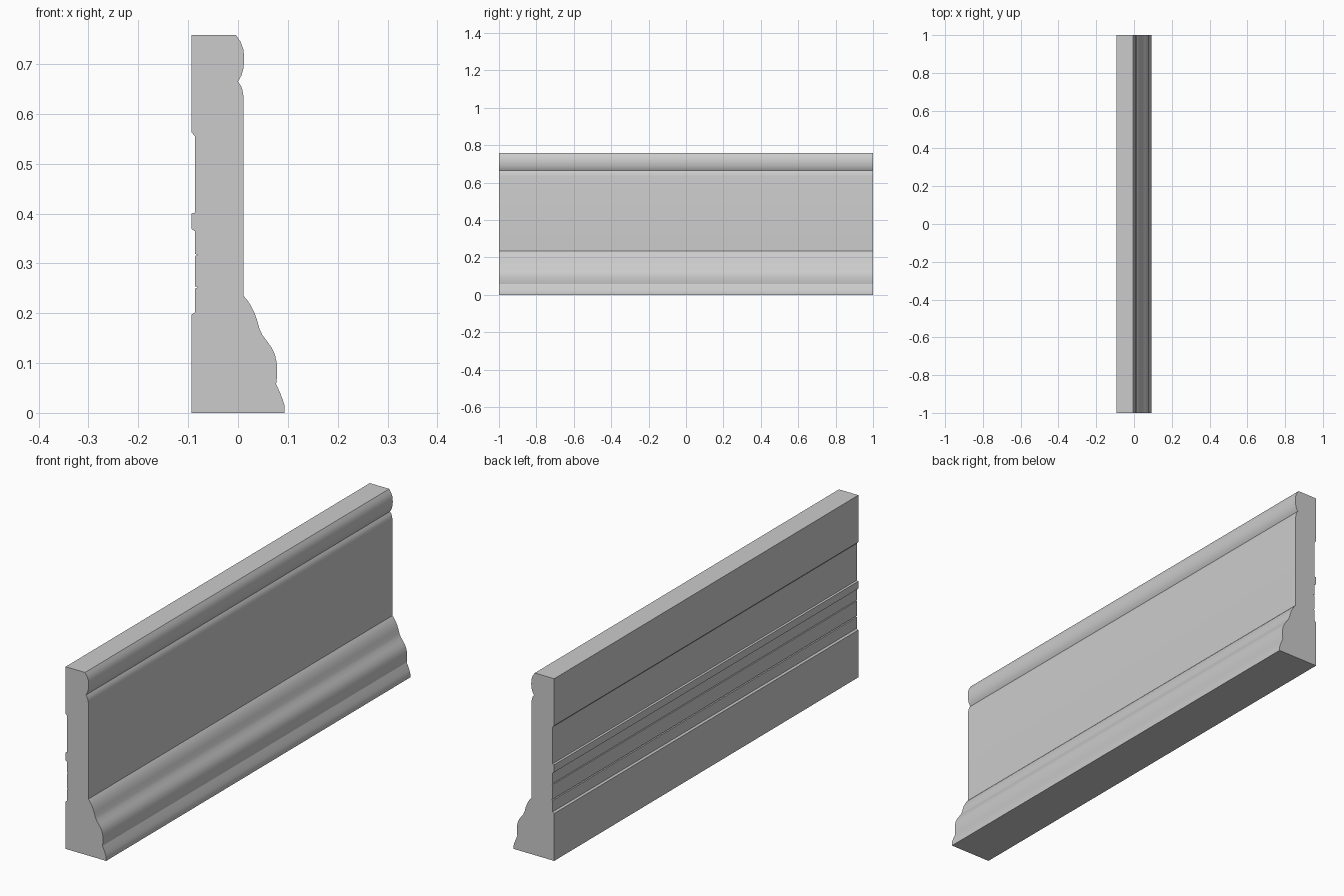
import bpy, bmesh

if "Cube" in bpy.data.objects:
    bpy.data.objects.remove(bpy.data.objects["Cube"])

# Moulded front edge, bottom to top (x, z)
front = [(.0935, 0), (.0935, .014), (.090, .026), (.085, .039), (.0765, .058),
         (.078, .070), (.0785, .088), (.0775, .102), (.074, .117), (.068, .130),
         (.059, .143), (.049, .156), (.043, .169), (.038, .187), (.033, .201),
         (.026, .215), (.018, .227), (.011, .235),
         (.011, .635), (.009, .647), (.006, .656), (0, .665),
         (.007, .677), (.011, .692), (.0125, .709), (.011, .729), (.005, .745),
         (-.004, .758)]

# Back edge with relief channels and fine grooves, top to bottom
B, C, G = -.0935, -.086, -.081
back = [(B, .758), (B, .563), (C, .555), (C, .402), (B, .400), (B, .369), (C, .364),
        (C, .319), (G, .317), (C, .315), (C, .254), (G, .252), (C, .249),
        (C, .202), (B, .197), (B, 0)]

# Extrude the profile along the length of the board
bm = bmesh.new()
face = bm.faces.new([bm.verts.new((x, -1, z)) for x, z in front + back])
ext = bmesh.ops.extrude_face_region(bm, geom=[face], use_keep_orig=True)
verts = [v for v in ext["geom"] if isinstance(v, bmesh.types.BMVert)]
bmesh.ops.translate(bm, verts=verts, vec=(0, 2, 0))
bmesh.ops.recalc_face_normals(bm, faces=bm.faces[:])
mesh = bpy.data.meshes.new("baseboard")
bm.to_mesh(mesh)
bm.free()
board = bpy.data.objects.new("baseboard", mesh)
bpy.context.collection.objects.link(board)

# Soft shading on the curves, crisp corners
bpy.context.view_layer.objects.active = board
board.select_set(True)
bpy.ops.object.shade_smooth_by_angle(angle=0.5)
